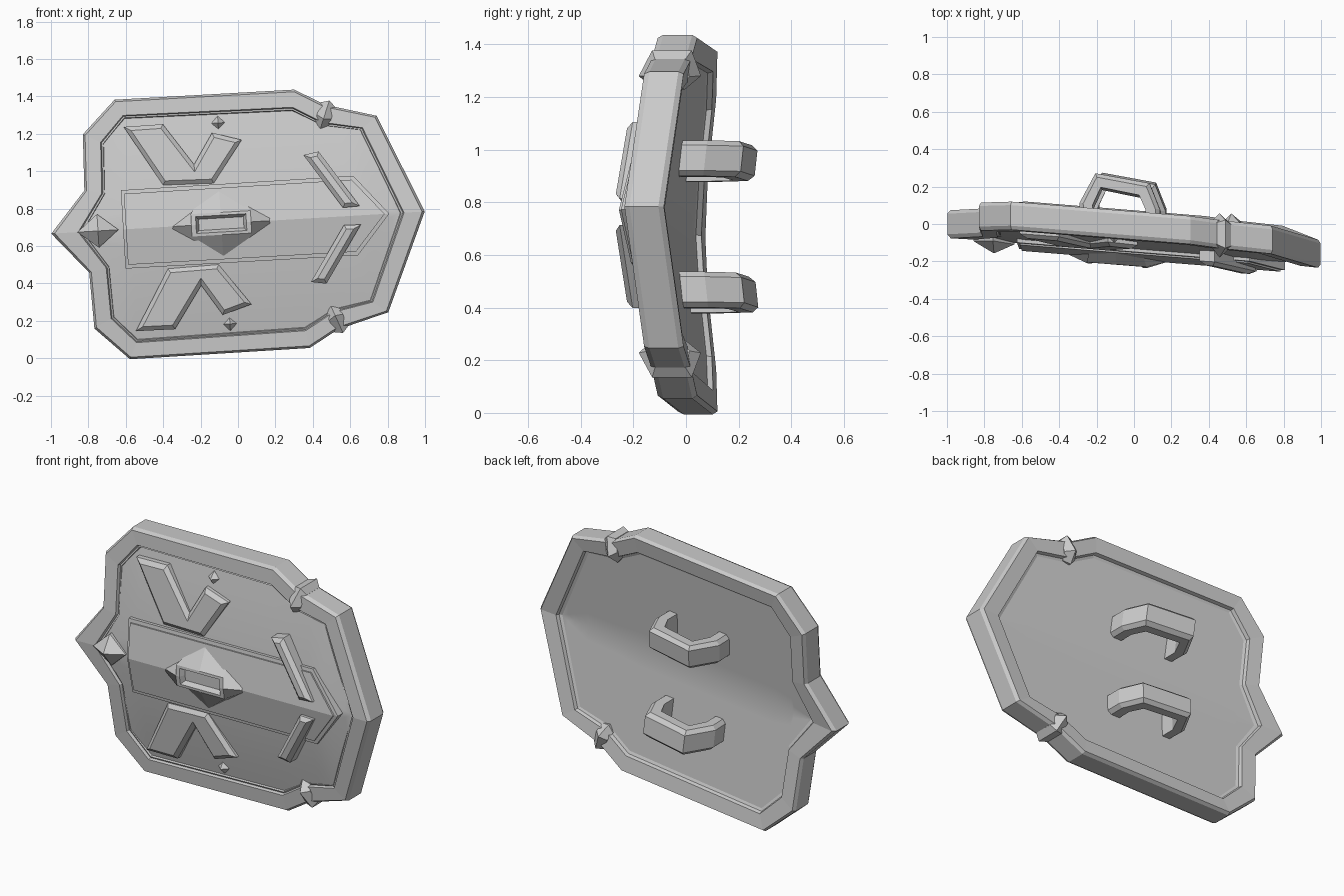
import bpy, bmesh, math
from mathutils import Vector

if "Cube" in bpy.data.objects:
    bpy.data.objects.remove(bpy.data.objects["Cube"])

TILT = math.radians(3.4)


def P(u, v, w):
    """Shield space (u along axis, v across, w outward to front) -> world."""
    x = u * math.cos(TILT) - v * math.sin(TILT)
    z = 0.725 + u * math.sin(TILT) + v * math.cos(TILT)
    return Vector((x, -0.08 - 0.08 * u + 0.11 * abs(v) - w, z))


def finish(name, bm, smooth=False):
    bmesh.ops.recalc_face_normals(bm, faces=bm.faces)
    me = bpy.data.meshes.new(name)
    bm.to_mesh(me)
    bm.free()
    ob = bpy.data.objects.new(name, me)
    bpy.context.collection.objects.link(ob)
    if smooth:
        bpy.ops.object.select_all(action='DESELECT')
        ob.select_set(True)
        bpy.context.view_layer.objects.active = ob
        bpy.ops.object.shade_smooth_by_angle(angle=math.radians(25))
    return ob


def loft(name, loops, ring=False):
    """Bridge closed loops of (u, v, w) points."""
    bm = bmesh.new()
    rows = [[bm.verts.new(P(*p)) for p in lp] for lp in loops]
    n = len(rows[0])
    pairs = list(zip(rows, rows[1:])) + ([(rows[-1], rows[0])] if ring else [])
    for a, b in pairs:
        for i in range(n):
            j = (i + 1) % n
            bm.faces.new((a[i], a[j], b[j], b[i]))
    if not ring:
        bm.faces.new(rows[0])
        bm.faces.new(rows[-1])
    return finish(name, bm)


def inset(pts, d):
    """Mitred inward offset of a polygon."""
    area = sum(a[0] * b[1] - b[0] * a[1] for a, b in zip(pts, pts[1:] + pts[:1]))
    s = 1 if area > 0 else -1
    out = []
    for i, p in enumerate(pts):
        p = Vector(p)
        e1 = (p - Vector(pts[i - 1])).normalized()
        e2 = (Vector(pts[(i + 1) % len(pts)]) - p).normalized()
        n1, n2 = Vector((-e1.y, e1.x)) * s, Vector((-e2.y, e2.x)) * s
        out.append(tuple(p + (n1 + n2) * d / (1 + n1.dot(n2))))
    return out


def slab(name, pts, w0, w1, d):
    """Raised ornament with a bevelled border."""
    top = inset(pts, d)
    loft(name, [[(u, v, w0) for u, v in pts],
                [(u, v, w1 - d * 0.9) for u, v in pts],
                [(u, v, w1) for u, v in top]])


def ridged(name, half, front, back, rows=1, cols=1, smooth=False):
    """Plate mirrored about the axis with a crease along the spine.
    front/back give w at (u, |v|); first and last points lie on the axis."""
    pts = [(a[0] + (b[0] - a[0]) * k / cols, a[1] + (b[1] - a[1]) * k / cols)
           for a, b in zip(half, half[1:]) for k in range(cols)] + [half[-1]]
    bm = bmesh.new()
    for s in (1, -1):
        for (u1, v1), (u2, v2) in zip(pts, pts[1:]):
            for r in range(rows):
                lo, hi = r / rows, (r + 1) / rows
                q = [(u1, v1 * lo), (u1, v1 * hi), (u2, v2 * hi), (u2, v2 * lo)]
                q = [p for i, p in enumerate(q) if p not in q[:i]]
                if len(q) > 2 and u1 != u2:
                    for f in (front, back):
                        bm.faces.new([bm.verts.new(P(u, s * v, f(u, v))) for u, v in q])
            q = [(u1, v1, front), (u2, v2, front), (u2, v2, back), (u1, v1, back)]
            bm.faces.new([bm.verts.new(P(u, s * v, f(u, v))) for u, v, f in q])
    bmesh.ops.remove_doubles(bm, verts=bm.verts, dist=0.0005)
    return finish(name, bm, smooth)


def mirrored(half):
    return half + [(u, -v) for u, v in reversed(half) if v > 0]


def between(t):
    """Outline at fraction t from the outer to the inner rim edge."""
    return [(a[0] + (b[0] - a[0]) * t, a[1] + (b[1] - a[1]) * t) for a, b in zip(outer, inner)]


# rim: bevelled section swept between the outer and inner outlines
outer = [(-1, 0), (-.81, .22), (-.80, .52), (-.62, .695), (.343, .692), (.50, .602),
         (.774, .526), (1, 0)]
inner = [(-.82, 0), (-.695, .195), (-.685, .46), (-.57, .587), (.323, .575), (.48, .485),
         (.675, .452), (.862, 0)]
section = [(0, .055), (.1, .075), (.8, .072), (.85, .055), (.92, .058), (1, .035),
           (1, -.045), (.87, -.05), (.82, -.07), (.1, -.075), (0, -.055)]
loops = list(zip(*[[(u, v, w) for u, v in mirrored(between(t))] for t, w in section]))
loft("rim", loops, ring=True)


# body panel, domed on the front
def dome(u, v):
    f = max(0, min(1, (.9 - u) / .25, (u + .95) / .4))
    return .045 + .034 * f * (1 - (v / .6) ** 2)


ridged("panel", between(.94), dome, lambda u, v: -.045, 6, 4, True)

# central ridged plate, with a bevelled border
ridged("centre_plate_border", [(-.615, 0), (-.615, .21), (.63, .213), (.81, 0)],
       lambda u, v: .102 - .05 * v, lambda u, v: .02)
ridged("centre_plate", [(-.60, 0), (-.60, .19), (.62, .193), (.785, 0)],
       lambda u, v: .112 - .06 * v, lambda u, v: .03)

# central boss: diamond with a sunken rectangular window
cross = [(1, 0), (1, 1), (0, 1), (-1, 1), (-1, 0), (-1, -1), (0, -1), (1, -1)]


def boss_loop(a, b, w, diamond=False):
    k = [.5 if diamond and x and y else 1 for x, y in cross]
    return [(-.09 + x * a * f, y * b * f, w) for (x, y), f in zip(cross, k)]


loft("centre_boss", [boss_loop(.29, .175, .06, True), boss_loop(.29, .175, .10, True),
                     boss_loop(.16, .06, .15), boss_loop(.135, .045, .15),
                     boss_loop(.12, .03, .12)])


# pyramid studs
def stud(name, u, v, a, b, w0, w1):
    base = [(u + a, v), (u, v + b), (u - a, v), (u, v - b)]
    loft(name, [[(x, y, w0 - .03) for x, y in base], [(x, y, w0) for x, y in base],
                [(u + (x - u) * .04, v + (y - v) * .04, w1) for x, y in base]])


stud("tail_stud", -.75, 0, .11, .09, .08, .135)

fork = [(-.58, .547), (-.37, .549), (-.216, .324), (-.11, .488), (.046, .44),
        (-.117, .218), (-.388, .224)]
bar = [(.37, .34), (.453, .354), (.655, .05), (.565, .046)]
hout = [(-.27, 0), (-.275, -.14), (-.19, -.305), (.10, -.275), (.155, -.14), (.155, 0)]
hin = [(-.205, 0), (-.205, -.13), (-.16, -.23), (.045, -.205), (.08, -.13), (.08, 0)]
# rim clip sections: (offset across the rim, w)
end = [(.05, .058), (-.02, .078), (-.06, .05), (-.06, -.05), (-.02, -.078), (.05, -.058)]
mid = [(.072, .075), (-.03, .118), (-.085, .06), (-.085, -.06), (-.03, -.118), (.072, -.075)]

for side, s in (("upper", 1), ("lower", -1)):
    slab(side + "_forked_ornament", [(u, s * v) for u, v in fork], .03, .098, .022)
    slab(side + "_chevron_bar", [(u, s * v) for u, v in bar], .04, .145, .022)
    stud(side + "_stud", -.075, s * .538, .037, .037, .05, .085)

    # grip handle on the back
    c = s * .25 - .015
    loops = []
    for (uo, wo), (ui, wi) in zip(hout, hin):
        um, wm = uo + (ui - uo) * .3, wo + (wi - wo) * .3
        loops.append([(ui, c - .068, wi), (um, c - .068, wm), (uo, c - .048, wo),
                      (uo, c + .048, wo), (um, c + .068, wm), (ui, c + .068, wi)])
    loft(side + "_handle", loops)

    # spiked clip wrapped round the notch in the rim
    loft(side + "_rim_clip",
         [[(.50 + .933 * t + .36 * n, s * (.555 - .36 * t + .933 * n), w) for n, w in sec]
          for t, sec in ((-.04, end), (0, mid), (.04, end))])
